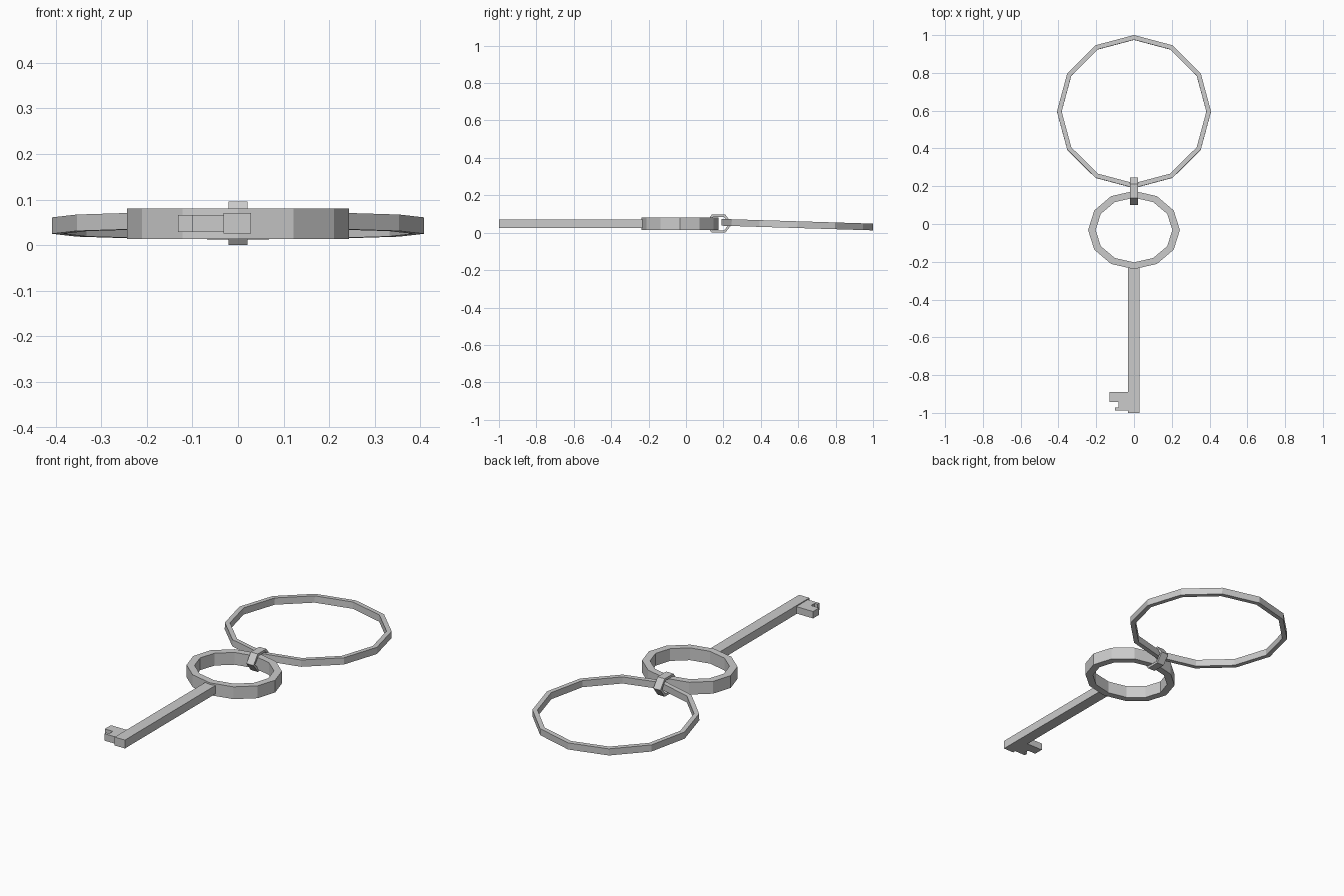
import bpy, bmesh
from math import cos, sin, pi, atan2
from mathutils import Matrix

if "Cube" in bpy.data.objects:
    bpy.data.objects.remove(bpy.data.objects["Cube"])


def finish(name, bm, matrix=None):
    if matrix:
        bm.transform(matrix)
    bmesh.ops.recalc_face_normals(bm, faces=bm.faces)
    mesh = bpy.data.meshes.new(name)
    bm.to_mesh(mesh)
    bm.free()
    ob = bpy.data.objects.new(name, mesh)
    bpy.context.collection.objects.link(ob)
    return ob


def band(name, sides, outer, inner, height, matrix):
    """Flat-sided ring with a rectangular section, outer/inner = (rx, ry)."""
    bm = bmesh.new()
    rows = []
    for i in range(sides):
        a = 2 * pi * i / sides
        rows.append([bm.verts.new((r[0] * cos(a), r[1] * sin(a), z))
                     for r, z in ((outer, -height / 2), (outer, height / 2),
                                  (inner, height / 2), (inner, -height / 2))])
    for i in range(sides):
        p, q = rows[i], rows[(i + 1) % sides]
        for k in range(4):
            m = (k + 1) % 4
            bm.faces.new((p[k], q[k], q[m], p[m]))
    return finish(name, bm, matrix)


def plate(name, outline, z0, z1):
    """Flat outline extruded between two heights."""
    bm = bmesh.new()
    face = bm.faces.new([bm.verts.new((x, y, z0)) for x, y in outline])
    ext = bmesh.ops.extrude_face_region(bm, geom=[face])
    for v in ext["geom"]:
        if isinstance(v, bmesh.types.BMVert):
            v.co.z = z1
    return finish(name, bm)


# Large ring, drooping slightly towards the back
band("key_ring", 12, (0.408, 0.405), (0.383, 0.38), 0.036,
     Matrix.Translation((0, 0.595, 0.043)) @ Matrix.Rotation(-atan2(0.025, 0.81), 4, 'X'))

# Oval handle of the key
band("key_bow", 12, (0.243, 0.207), (0.203, 0.171), 0.066,
     Matrix.Translation((0, -0.032, 0.047)))

# Small six-sided link joining bow and ring, standing in the yz plane
band("joining_link", 6, (0.073, 0.0555), (0.059, 0.041), 0.042,
     Matrix.Translation((0, 0.174, 0.048)) @ Matrix.Rotation(pi / 2, 4, 'Z')
     @ Matrix.Rotation(pi / 2, 4, 'X'))

# Square shaft
plate("key_shaft", [(-0.032, -1), (0.029, -1), (0.029, -0.222), (-0.032, -0.222)],
      0.026, 0.071)

# Notched bit
plate("key_bit", [(-0.02, -0.89), (-0.131, -0.89), (-0.131, -0.942), (-0.083, -0.942),
                  (-0.083, -0.972), (-0.1, -0.972), (-0.1, -0.988), (-0.02, -0.988)],
      0.029, 0.066)
